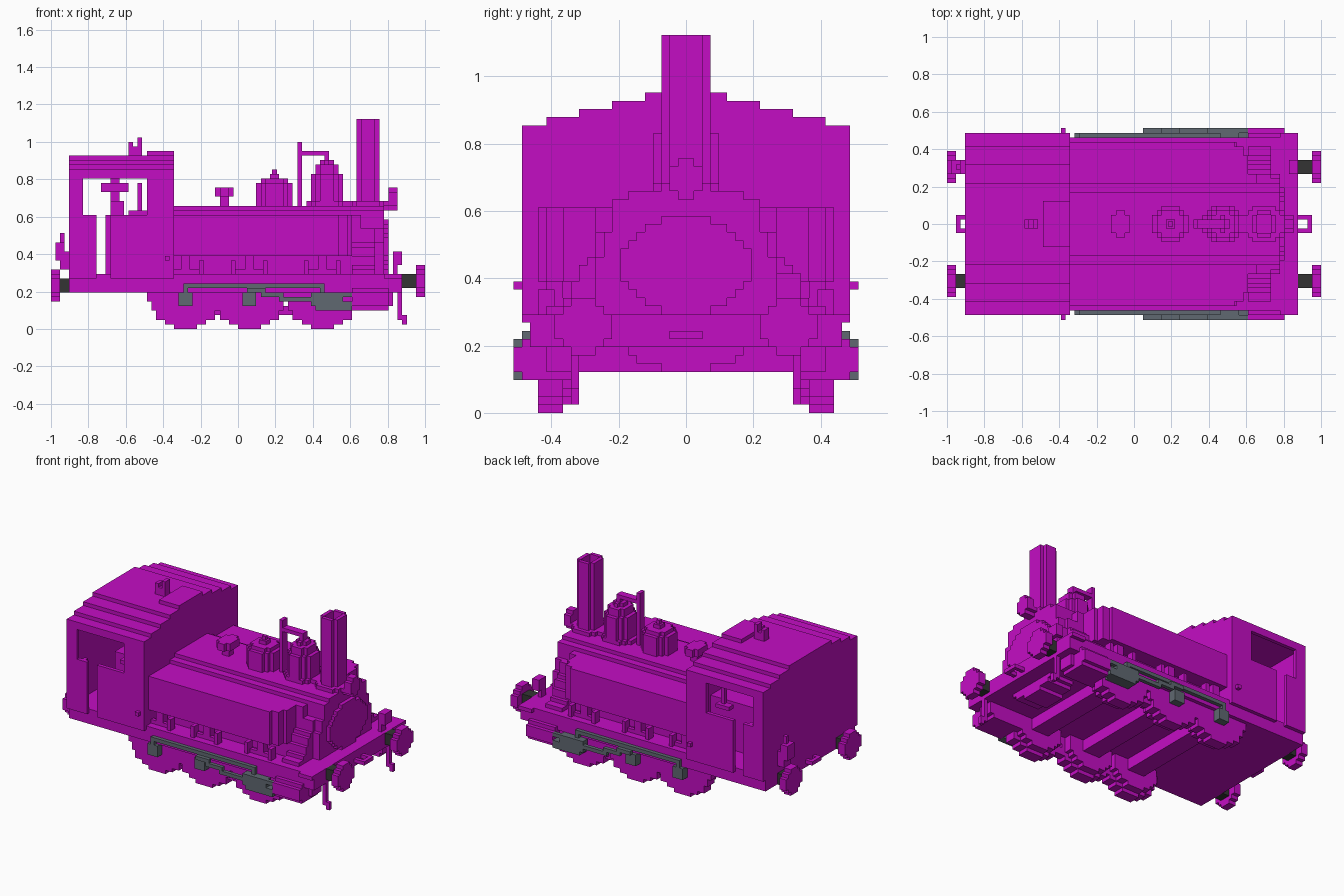
import bpy, bmesh, math
from mathutils import Matrix, Vector

if "Cube" in bpy.data.objects:
    bpy.data.objects.remove(bpy.data.objects["Cube"], do_unlink=True)

U = 2 / 82  # edge of one building block


def material(name, col):
    m = bpy.data.materials.new(name)
    m.diffuse_color = (*col, 1)
    m.use_nodes = True
    m.node_tree.nodes["Principled BSDF"].inputs["Base Color"].default_value = (*col, 1)
    return m


MAGENTA = material("magenta", (0.55, 0.004, 0.55))
GREY = material("steel grey", (0.115, 0.14, 0.165))
DARK = material("dark grey", (0.034, 0.034, 0.034))


def part(name, boxes, mat=MAGENTA, both=False):
    """One object from boxes (x0, x1, y0, y1, z0, z1) in blocks; both = copy on the other side."""
    bm = bmesh.new()
    for x0, x1, y0, y1, z0, z1 in boxes:
        for s in ((1, -1) if both else (1,)):
            mid = Vector(((x0 + x1) / 2, s * (y0 + y1) / 2, (z0 + z1) / 2)) * U
            size = Vector((x1 - x0, y1 - y0, z1 - z0)) * U
            bmesh.ops.create_cube(bm, size=1, matrix=Matrix.Translation(mid) @ Matrix.Diagonal((*size, 1)))
    me = bpy.data.meshes.new(name)
    bm.to_mesh(me)
    bm.free()
    me.materials.append(mat)
    ob = bpy.data.objects.new(name, me)
    bpy.context.collection.objects.link(ob)
    return ob


def disc(axis, a, b, ra, rb, lo, hi):
    """Stepped round slab; a, b are the centre on the two other axes."""
    rows = {}
    n = round(2 * rb)
    for i in range(n):
        t = (i + 0.5 - n / 2) / rb
        w = round(ra * math.sqrt(max(0, 1 - t * t)) + a % 1) - a % 1
        v = b - n / 2 + i
        rows.setdefault(max(w, 0.5), []).append(v)
    out = []
    for w, vs in rows.items():
        runs = [[vs[0], vs[0] + 1]]
        for v in vs[1:]:
            if v == runs[-1][1]:
                runs[-1][1] = v + 1
            else:
                runs.append([v, v + 1])
        for v0, v1 in runs:
            out.append({"x": (lo, hi, a - w, a + w, v0, v1),
                        "y": (a - w, a + w, lo, hi, v0, v1),
                        "z": (a - w, a + w, v0, v1, lo, hi)}[axis])
    return out


# Chassis, running boards and buffer beam
part("chassis", [(-37, 33, -19, 19, 8, 11)])
part("running_board", [(-37, 32, -19, 19, 11, 12), (32, 36, -20, 20, 11, 12)])
part("front_beam", [(32, 36, -19, 19, 8, 11)])
part("firebox_frame", [(-14, 26, -14, 14, 12, 16)])

# Wheels, axles and brake rigging
WHEELS = (-11.5, 2.5, 18.5)
wheels = []
for x in WHEELS:
    wheels += disc("y", x, 8.5, 8.5, 8.5, 15, 18) + disc("y", x, 8, 7, 7, 13, 15)
part("wheels", [(x0, x1, y0, y1, z0, min(z1, 12)) for x0, x1, y0, y1, z0, z1 in wheels if z0 < 12], both=True)
part("axles", [(x - 2.5, x + 2.5, -13, 13, 5, 8) for x in WHEELS])
part("brake_rods", [(-8, 17, 15, 17, 3, 5)], both=True)
part("springs", [b for x in WHEELS for b in
                 ((x - 4, x - 3, 16, 18, 12, 15), (x + 3, x + 4, 16, 18, 12, 15),
                  (x - 1, x + 1, 15, 17, 12, 16), (x - 4, x + 4, 16, 17, 12, 13))], both=True)

# Boiler, side tanks and smokebox
part("boiler", [(-14, 32, -7, 7, 16, 27), (-14, 32, -9, 9, 16, 26), (-14, 27, -11, 11, 16, 25)])
part("side_tanks", [(-14, 22, 11, 18, 16, 25), (22, 24, 11, 17, 16, 25), (24, 25, 11, 15, 16, 25)], both=True)
part("smokebox", disc("x", 0, 16, 11, 11, 25, 32))
part("smokebox_saddle", [(25, 30, -y, y, 12, z) for y, z in
                         ((11, 22), (12, 19), (13, 18), (14, 16), (15, 14), (17, 13))]
     + [(30, 32, -11, 11, 12, 16)])
part("smokebox_door", disc("x", 0, 18, 8, 6, 32, 33))

# Cab with hollow inside and open side windows
part("cab_end_walls", [(-37, -36, -20, 20, 11, 35), (-15, -14, -20, 20, 11, 35)])
part("cab_sides", [(-36, -34, 19, 20, 11, 35), (-34, -31, 19, 20, 11, 25), (-28, -20, 19, 20, 11, 25),
                   (-20, -15, 19, 20, 11, 35), (-34, -20, 19, 20, 33, 35), (-33, -32, 18, 19, 12, 25)], both=True)
part("cab_roof", [(-37, -14, -y, y, z, z + 1) for y, z in ((20, 34), (17, 35), (13, 36), (9, 37))])
part("roof_hatch", [(-20, -14, -5, 5, 38, 39)])
part("roof_whistle", [(-24, -23, -1, 1, 38, 41), (-23, -21, -1, 1, 38, 40), (-22, -21, -1, 1, 40, 42)])
part("cab_step_knob", [(-16, -15, 20, 21, 15, 16)], both=True)
part("boiler_backhead", [(-29, -15, -11, 11, 12, 25)])
part("brake_stand", [(-28, -25, -2, 2, 25, 28), (-30, -24, -2, 2, 30, 32), (-28, -26, -1, 1, 28, 33)])
part("cab_lever", [(-22, -21, 14, 15, 25, 32), (-24, -20, 14, 16, 25, 26)], both=True)

# Chimney with an open top
part("chimney_base", disc("z", 28.5, 0, 4.5, 4, 27, 28))
part("chimney", [(26, 27, -2, 2, 27, 46), (30, 31, -2, 2, 27, 46),
                 (27, 30, -3, -2, 27, 46), (27, 30, 2, 3, 27, 46), (27, 30, -2, 2, 27, 43)])

# Domes, valve and whistle on the boiler
part("steam_dome", [b for r, z0, z1 in ((4.5, 26, 28), (3.5, 28, 34), (2.5, 34, 36), (1.5, 36, 37))
                    for b in disc("z", 19.5, 0, r, min(r + 0.5, 4), z0, z1)])
part("sand_dome", [b for r, z0, z1 in ((4, 26, 32), (3, 32, 33), (1, 33, 34))
                   for b in disc("z", 8, 0, r, r, z0, z1)] + [(7.5, 8.5, -0.5, 0.5, 34, 35)])
part("valve", disc("z", -3, 0, 1, 1, 27, 29) + disc("z", -3, 0, 2, 3, 29, 31))
part("whistle_pipe", [(13, 14, -1, 1, 27, 41), (14, 20, -1, 1, 38, 39), (19, 20, -1, 1, 36, 38)])

# Headlamp and couplings
part("headlamp", disc("x", 0, 28.5, 2.5, 2.5, 33, 35) + [(32, 34, -1, 1, 26, 28)])
for name, x, s in (("front_coupling", 36, 1), ("rear_coupling", -37, -1)):
    ends = sorted((x + 2 * s, x + 3 * s)) if s > 0 else (x - 2, x - 1)
    arm = sorted((x, x + (3 if s > 0 else -2)))
    part(name, [(*arm, -2, -1, 9, 10), (*arm, 1, 2, 9, 10), (*ends, -2, 2, 9, 10)])
part("front_lamp_post", [(34, 35, 11, 13, 12, 14), (34, 36, 11, 14, 14, 17)])
part("rear_lamp", [(-39, -37, 11, 14, 13, 17), (-40, -38, 11, 14, 15, 19), (-39, -38, 12, 13, 19, 21)])
part("front_hoses", [(35, 36, 13, 14, 2, 8), (36, 37, 13, 14, 1, 3)], both=True)

# Buffers
part("front_buffers", disc("x", 12.5, 10.5, 3.5, 3.5, 39, 41), both=True)
part("front_buffer_shanks", [(36, 39, 11, 14, 9, 12)], DARK, True)
part("rear_buffers", disc("x", 12.5, 9.5, 3.5, 3.5, -41, -39), both=True)
part("rear_buffer_shanks", [(-39, -37, 11, 14, 8, 11)], DARK, True)

# Cylinders and drive gear
part("cylinders", [(25, 33, 13, 20, 4, 9), (25, 33, 20, 21, 5, 8), (32, 34, 13, 17, 5, 8)], both=True)
part("coupling_rod", [(-13, -10, 18, 20, 5, 8), (-12, -11, 19, 20, 8, 10), (-12, 19, 19, 20, 9, 10),
                      (18, 19, 19, 20, 7, 9), (1, 4, 18, 20, 5, 8)], GREY, True)
part("connecting_rod", [(2, 6, 20, 21, 8, 9), (5, 10, 20, 21, 7, 8), (9, 17, 20, 21, 6, 7)], GREY, True)
part("crosshead", [(16, 23, 19, 21, 5, 8), (17, 24, 18, 21, 4, 5), (21, 25, 20, 21, 7, 8),
                   (23, 25, 19, 21, 4, 6)], GREY, True)
